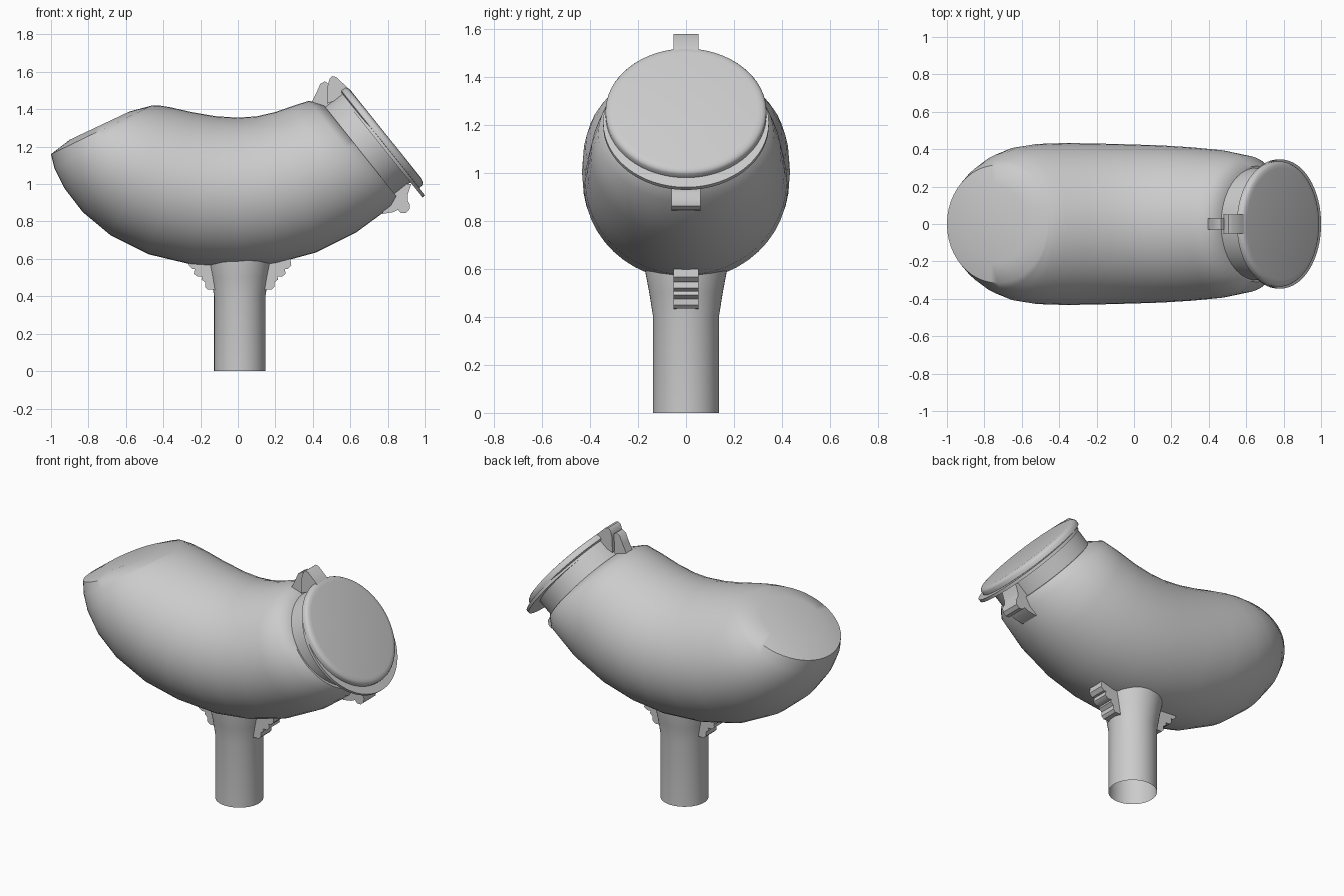
import bpy, bmesh, math
from mathutils import Vector, Matrix

if "Cube" in bpy.data.objects:
    bpy.data.objects.remove(bpy.data.objects["Cube"])

grey = bpy.data.materials.new("plain grey")
grey.diffuse_color = (0.6, 0.6, 0.6, 1)
grey.use_nodes = True
grey.node_tree.nodes["Principled BSDF"].inputs["Base Color"].default_value = grey.diffuse_color

# Axis of the filler mouth, tilted up and to the right
AXIS = Vector((0.78, 0, 0.625)).normalized()
DOWN = Vector((AXIS.z, 0, -AXIS.x))


def finish(name, bm, angle=40):
    bmesh.ops.recalc_face_normals(bm, faces=bm.faces)
    mesh = bpy.data.meshes.new(name)
    bm.to_mesh(mesh)
    bm.free()
    mesh.materials.append(grey)
    ob = bpy.data.objects.new(name, mesh)
    bpy.context.collection.objects.link(ob)
    bpy.ops.object.select_all(action='DESELECT')
    ob.select_set(True)
    bpy.context.view_layer.objects.active = ob
    bpy.ops.object.shade_smooth_by_angle(angle=math.radians(angle))
    return ob


def loft(name, sections, n=48, caps=(True, True), angle=40):
    """Elliptical rings, each given by two opposite points in xz and a half width in y."""
    bm = bmesh.new()
    rings = []
    for x1, z1, x2, z2, w in sections:
        a, b = Vector((x1, 0, z1)), Vector((x2, 0, z2))
        mid, arm = (a + b) / 2, (a - b) / 2
        rings.append([bm.verts.new(mid + arm * math.cos(t) + Vector((0, w * math.sin(t), 0)))
                      for t in (2 * math.pi * i / n for i in range(n))])
    for r, s in zip(rings, rings[1:]):
        for i in range(n):
            j = (i + 1) % n
            bm.faces.new((r[i], r[j], s[j], s[i]))
    if caps[0]:
        bm.faces.new(rings[0])
    if caps[1]:
        bm.faces.new(rings[-1])
    return finish(name, bm, angle)


def disc(name, centre, rings):
    """Turned part on the mouth axis: rings of (distance along axis, radius)."""
    secs = []
    for h, r in rings:
        c = Vector((centre[0], 0, centre[1])) + AXIS * h
        a, b = c - DOWN * r, c + DOWN * r
        secs.append((a.x, a.z, b.x, b.z, r))
    return loft(name, secs, 64, angle=35)


def plate(name, outline, half):
    """Side outline in xz extruded across y."""
    bm = bmesh.new()
    face = bm.faces.new([bm.verts.new((x, -half, z)) for x, z in outline])
    ext = bmesh.ops.extrude_face_region(bm, geom=[face])
    verts = [v for v in ext["geom"] if isinstance(v, bmesh.types.BMVert)]
    bmesh.ops.translate(bm, verts=verts, vec=(0, 2 * half, 0))
    return finish(name, bm)


# Curved hopper body, from the slanted flat end to the mouth chamfer
loft("hopper_body", [
    (-0.58, 1.388, -0.90, 1.237, 0.21),
    (-0.46, 1.42, -1.00, 1.16, 0.315),
    (-0.455, 1.42, -0.98, 1.08, 0.345),
    (-0.44, 1.42, -0.93, 0.98, 0.38),
    (-0.42, 1.42, -0.83, 0.85, 0.41),
    (-0.36, 1.41, -0.68, 0.725, 0.428),
    (-0.25, 1.385, -0.48, 0.625, 0.433),
    (-0.12, 1.363, -0.25, 0.57, 0.43),
    (0.00, 1.355, 0.00, 0.553, 0.425),
    (0.10, 1.362, 0.20, 0.575, 0.42),
    (0.20, 1.385, 0.42, 0.635, 0.41),
    (0.30, 1.42, 0.63, 0.74, 0.395),
    (0.38, 1.445, 0.82, 0.88, 0.365),
    (0.46, 1.42, 0.85, 0.93, 0.31)])

# Feed tube with flared top, open at the bottom
loft("feed_tube", [(0.01 + r, z, 0.01 - r, z, r) for z, r in
                   ((0, 0.137), (0.4, 0.137), (0.5, 0.153), (0.59, 0.17), (0.66, 0.175))],
     caps=(False, True))

# Mouth neck, flange and lid
disc("mouth_neck", (0.655, 1.18), [(-0.04, 0.30), (0.13, 0.30)])
disc("lid_flange", (0.78, 1.205), [(-0.012, 0.345), (0.006, 0.345)])
disc("lid", (0.755, 1.237), [(0, 0.325), (0.006, 0.335), (0.028, 0.335), (0.037, 0.329),
                             (0.043, 0.318), (0.046, 0.30)])

# Hinge on top of the mouth
plate("hinge_base", [(0.39, 1.43), (0.42, 1.49), (0.44, 1.535), (0.465, 1.55), (0.485, 1.535),
                     (0.50, 1.50), (0.53, 1.46), (0.47, 1.39)], 0.03)
plate("hinge_knuckle", [(0.475, 1.43), (0.48, 1.53), (0.49, 1.565), (0.505, 1.577), (0.525, 1.572),
                        (0.575, 1.525), (0.60, 1.50), (0.56, 1.46)], 0.052)

# Latch under the mouth
plate("latch", [(0.77, 0.84), (0.83, 0.85), (0.855, 0.862), (0.87, 0.846), (0.895, 0.845),
                (0.915, 0.862), (0.918, 0.89), (0.905, 0.915), (0.905, 0.94), (0.925, 1.0),
                (0.85, 1.0), (0.80, 0.92)], 0.06)

# Stepped grip ribs either side of the tube
for side, name in ((-1, "left_rib"), (1, "right_rib")):
    pts = [(0.10, 0.64), (0.27, 0.60), (0.275, 0.565), (0.255, 0.545), (0.24, 0.545),
           (0.245, 0.52), (0.225, 0.505), (0.20, 0.505), (0.205, 0.49), (0.185, 0.475),
           (0.185, 0.45), (0.17, 0.435), (0.14, 0.435), (0.10, 0.42)]
    plate(name, [(0.01 + side * x, z) for x, z in pts], 0.052)
